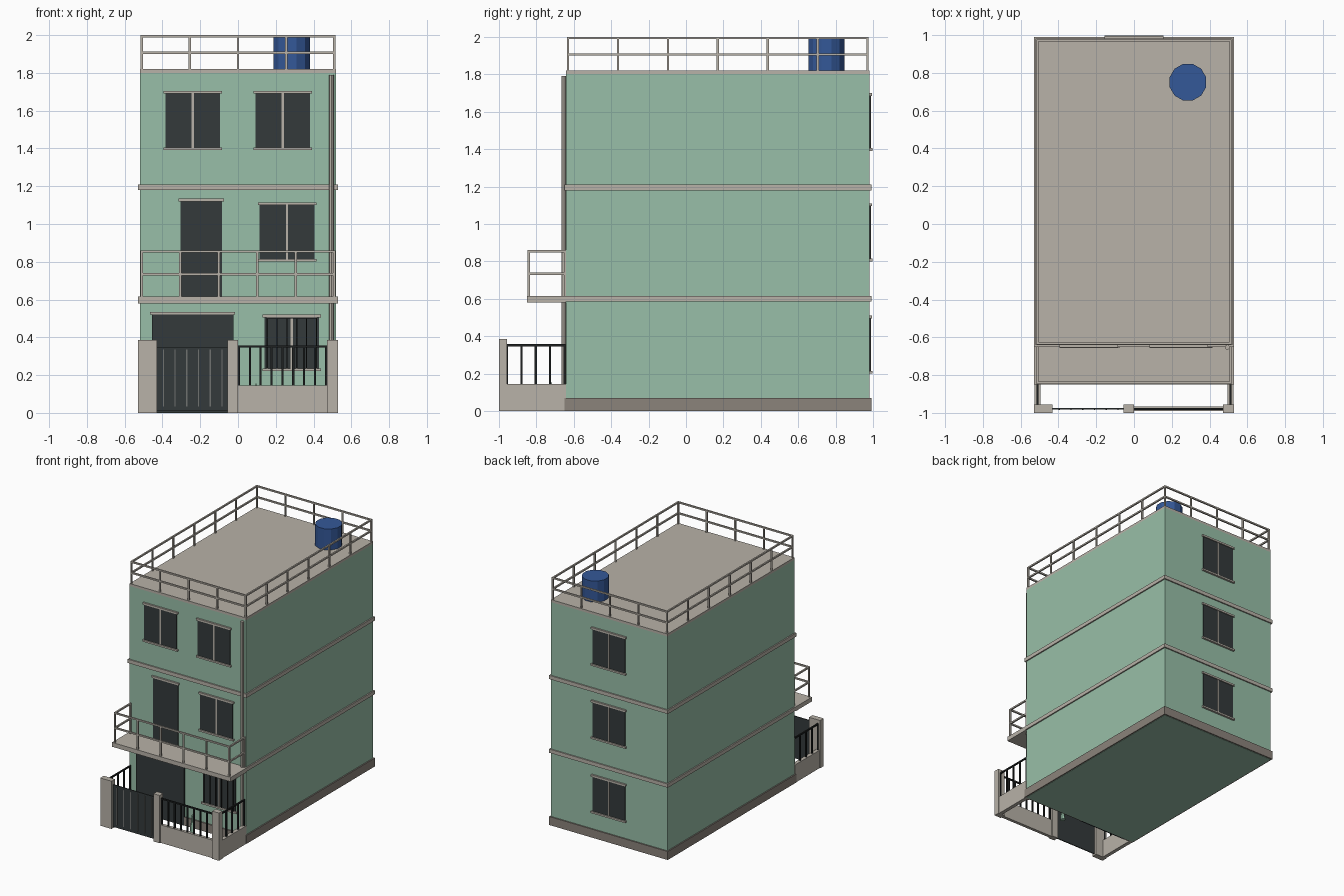
import bpy, bmesh, math
from mathutils import Vector, Matrix

cube = bpy.data.objects.get("Cube")
if cube:
    bpy.data.objects.remove(cube, do_unlink=True)


def material(name, *rgb):
    linear = [((c / 255 + 0.055) / 1.055) ** 2.4 for c in rgb] + [1]
    m = bpy.data.materials.new(name)
    m.use_nodes = True
    m.diffuse_color = linear
    m.node_tree.nodes["Principled BSDF"].inputs["Base Color"].default_value = linear
    return m


green = material("green_plaster", 152, 191, 168)
stone = material("pale_concrete", 184, 178, 168)
plinth_grey = material("plinth_grey", 139, 131, 123)
glass = material("dark_glass", 52, 58, 59)
iron = material("black_iron", 30, 33, 33)
steel = material("gate_steel", 112, 114, 112)
blue = material("tank_blue", 52, 88, 152)


def make(name, mat, build):
    bm = bmesh.new()
    build(bm)
    mesh = bpy.data.meshes.new(name)
    bm.to_mesh(mesh)
    bm.free()
    mesh.materials.append(mat)
    ob = bpy.data.objects.new(name, mesh)
    bpy.context.collection.objects.link(ob)
    return ob


def add_box(bm, x, y, z):
    size = [b - a for a, b in (x, y, z)]
    mid = [(a + b) / 2 for a, b in (x, y, z)]
    bmesh.ops.create_cube(bm, size=1, matrix=Matrix.Translation(mid) @ Matrix.Diagonal((*size, 1)))


def box(name, mat, x, y, z):
    return make(name, mat, lambda bm: add_box(bm, x, y, z))


def cylinder(name, mat, x, y, z, radius, sides, turn=0):
    place = Matrix.Translation((x, y, sum(z) / 2)) @ Matrix.Rotation(turn, 4, 'Z')
    return make(name, mat, lambda bm: bmesh.ops.create_cone(
        bm, cap_ends=True, segments=sides, radius1=radius, radius2=radius,
        depth=z[1] - z[0], matrix=place))


def railing(name, mat, start, end, z0, rails, count, t=0.012):
    """Posts evenly spaced from start to end, joined by horizontal rails."""
    a, b = Vector(start), Vector(end)
    h = t / 2

    def build(bm):
        for i in range(count + 1):
            p = a.lerp(b, i / count)
            add_box(bm, (p.x - h, p.x + h), (p.y - h, p.y + h), (z0, max(rails)))
        for r in rails:
            add_box(bm, (min(a.x, b.x) - h, max(a.x, b.x) + h),
                    (min(a.y, b.y) - h, max(a.y, b.y) + h), (r - t, r))
    return make(name, mat, build)


FRONT, BACK = -0.64, 0.98


def on_wall(name, mat, x, z, depth, back=False):
    y = (BACK - 0.002, BACK + depth) if back else (FRONT - depth, FRONT + 0.002)
    return box(name, mat, x, y, z)


def opening(name, x0, x1, z0, z1, back=False, window=True):
    on_wall(name + "_panel", glass, (x0, x1), (z0, z1), 0.006, back)
    on_wall(name + "_lintel", stone, (x0 - 0.01, x1 + 0.01), (z1, z1 + 0.015), 0.014, back)
    if window:
        mid = (x0 + x1) / 2
        on_wall(name + "_sill", stone, (x0 - 0.01, x1 + 0.01), (z0 - 0.014, z0), 0.016, back)
        on_wall(name + "_mullion", stone, (mid - 0.006, mid + 0.006), (z0, z1), 0.009, back)


# House body, plinth, floor bands and roof slab
box("house_body", green, (-0.52, 0.52), (FRONT, BACK), (0, 1.8))
box("plinth", plinth_grey, (-0.53, 0.53), (FRONT - 0.01, BACK + 0.01), (0.002, 0.07))
for label, z in (("first", 0.585), ("second", 1.18)):
    box(label + "_floor_band", stone, (-0.53, 0.53), (FRONT - 0.01, BACK + 0.01), (z, z + 0.03))
box("roof_slab", stone, (-0.52, 0.52), (FRONT, BACK), (1.8, 1.82))

# Windows and doors
opening("upper_right_window", -0.385, -0.095, 1.405, 1.69)
opening("upper_left_window", 0.092, 0.382, 1.405, 1.69)
opening("middle_window", 0.115, 0.405, 0.815, 1.10)
opening("ground_window", 0.14, 0.43, 0.235, 0.505)
opening("balcony_door", -0.305, -0.085, 0.615, 1.12, window=False)
on_wall("garage_door", glass, (-0.455, -0.025), (0.002, 0.52), 0.014)
on_wall("garage_lintel", stone, (-0.465, -0.015), (0.52, 0.535), 0.018)
for i, z in enumerate((0.215, 0.815, 1.405)):
    opening(f"back_window_{i + 1}", -0.145, 0.145, z, z + 0.28, back=True)
railing("window_grille", iron, (0.155, FRONT - 0.014), (0.415, FRONT - 0.014), 0.235, [0.505], 5, 0.006)

# Drainpipe
cylinder("drainpipe", stone, 0.494, FRONT - 0.012, (0, 1.79), 0.013, 8)

# Balcony
box("balcony_slab", stone, (-0.53, 0.53), (-0.85, FRONT), (0.58, 0.615))
levels = [0.86, 0.74]
railing("balcony_front_railing", stone, (-0.51, -0.84), (0.51, -0.84), 0.615, levels, 5)
for side, s in (("left", 0.51), ("right", -0.51)):
    railing(f"balcony_{side}_railing", stone, (s, -0.84), (s, FRONT - 0.006), 0.615, levels, 1)

# Roof railing and water tank
levels = [2.0, 1.912]
for side, y in (("front", FRONT + 0.01), ("back", BACK - 0.01)):
    railing(f"roof_{side}_railing", stone, (-0.51, y), (0.51, y), 1.82, levels, 4)
for side, s in (("left", 0.51), ("right", -0.51)):
    railing(f"roof_{side}_railing", stone, (s, FRONT + 0.01), (s, BACK - 0.01), 1.82, levels, 6)
cylinder("water_tank", blue, 0.285, 0.75, (1.82, 1.99), 0.1, 12, math.pi / 12)

# Yard pillars and low walls
for label, x in (("right", (-0.53, -0.43)), ("middle", (-0.055, 0)), ("left", (0.47, 0.53))):
    box(label + "_pillar", stone, x, (-1, -0.955), (0, 0.385))
box("front_low_wall", stone, (0, 0.47), (-0.99, -0.965), (0, 0.145))
for side, s in (("left", 1), ("right", -1)):
    box(f"{side}_low_wall", stone, tuple(sorted((0.495 * s, 0.525 * s))), (-0.955, FRONT), (0, 0.145))
    railing(f"{side}_fence", iron, (0.51 * s, -0.955), (0.51 * s, -0.65), 0.145, [0.358], 4, 0.011)
railing("front_fence", iron, (0.005, -0.978), (0.465, -0.978), 0.145, [0.358], 8, 0.011)

# Gate with vertical bars
box("gate_panel", glass, (-0.43, -0.055), (-0.98, -0.972), (0.01, 0.35))


def gate_bars(bm):
    for i in range(6):
        x = -0.395 + i * 0.062
        add_box(bm, (x - 0.003, x + 0.003), (-0.985, -0.979), (0.035, 0.335))


make("gate_bars", steel, gate_bars)

# Small yard shrub
make("shrub", green, lambda bm: bmesh.ops.create_cone(
    bm, cap_ends=True, segments=6, radius1=0.02, radius2=0.002, depth=0.155,
    matrix=Matrix.Translation((0.095, -0.72, 0.0775))))
